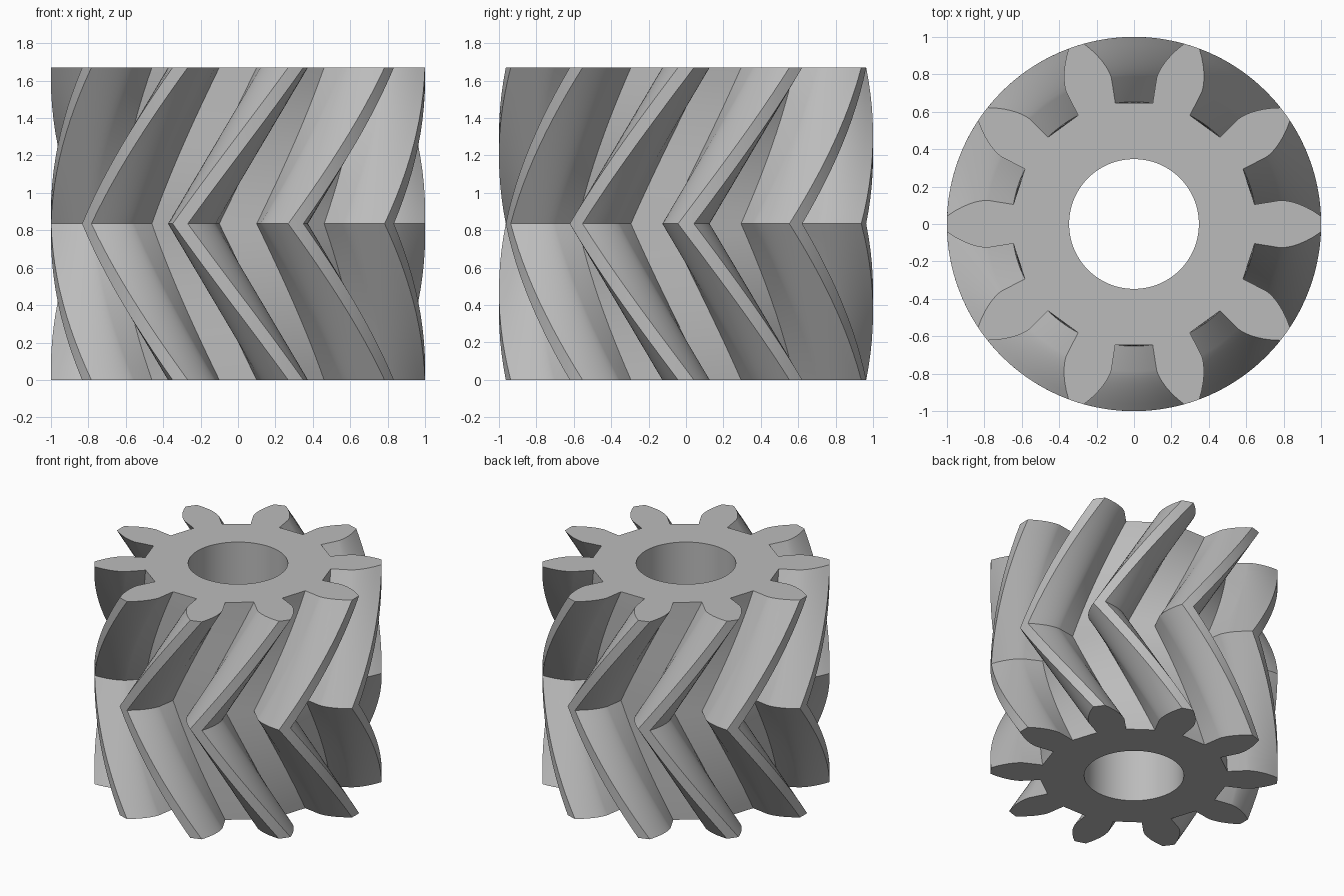
import bpy, bmesh, math

cube = bpy.data.objects.get("Cube")
if cube:
    bpy.data.objects.remove(cube, do_unlink=True)

TEETH = 10
HEIGHT = 1.67
BORE = 0.347
ROOT, BASE, TIP = 0.653, 0.788, 1.0
HALF = math.radians(9.2)        # half angle of a tooth at its base
PITCH = math.tau / TEETH
LAYERS = 24                     # slices over the full height


def tooth_profile():
    """One tooth as (radius, angle): radial wall, involute flank, tip, mirrored."""
    side = [(ROOT, -HALF)]
    steps = 7
    for i in range(steps + 1):
        r = BASE + (TIP - BASE) * (i / steps) ** 1.3
        a = math.acos(min(1.0, BASE / r))
        side.append((r, -HALF + math.tan(a) - a))
    return side + [(TIP, 0.0)] + [(r, -a) for r, a in reversed(side)]


def bridge(bm, lower, upper):
    n = len(lower)
    for i in range(n):
        j = (i + 1) % n
        bm.faces.new((lower[i], lower[j], upper[j], upper[i]))


def loop_edges(bm, ring):
    return [bm.edges.get((ring[i - 1], ring[i])) for i in range(len(ring))]


bm = bmesh.new()
outline = [(r, a + t * PITCH) for t in range(TEETH) for r, a in tooth_profile()]

# Twisted tooth walls: one pitch of twist, reversing at mid height
rings = []
for k in range(LAYERS + 1):
    f = k / LAYERS
    turn = PITCH * abs(2 * f - 1)
    rings.append([bm.verts.new((r * math.cos(a + turn), r * math.sin(a + turn), f * HEIGHT))
                  for r, a in outline])
for lower, upper in zip(rings, rings[1:]):
    bridge(bm, lower, upper)

# Shaft hole
SEG = 72
bore = [[bm.verts.new((BORE * math.cos(i * math.tau / SEG),
                       BORE * math.sin(i * math.tau / SEG), z)) for i in range(SEG)]
        for z in (0, HEIGHT)]
bridge(bm, bore[1], bore[0])

# Flat end faces with the hole left open
for outer, inner, nz in ((rings[0], bore[0], -1), (rings[-1], bore[1], 1)):
    edges = loop_edges(bm, outer) + loop_edges(bm, inner)
    bmesh.ops.triangle_fill(bm, edges=edges, use_beauty=True, normal=(0, 0, nz))
bmesh.ops.recalc_face_normals(bm, faces=bm.faces[:])

mesh = bpy.data.meshes.new("herringbone_gear")
bm.to_mesh(mesh)
bm.free()
gear = bpy.data.objects.new("herringbone_gear", mesh)
bpy.context.collection.objects.link(gear)

# Single plain grey
grey = bpy.data.materials.new("light_grey")
grey.use_nodes = True
colour = (0.5, 0.5, 0.5, 1.0)
grey.diffuse_color = colour
grey.node_tree.nodes["Principled BSDF"].inputs["Base Color"].default_value = colour
mesh.materials.append(grey)

bpy.ops.object.select_all(action="DESELECT")
gear.select_set(True)
bpy.context.view_layer.objects.active = gear
bpy.ops.object.shade_smooth_by_angle(angle=math.radians(25))
